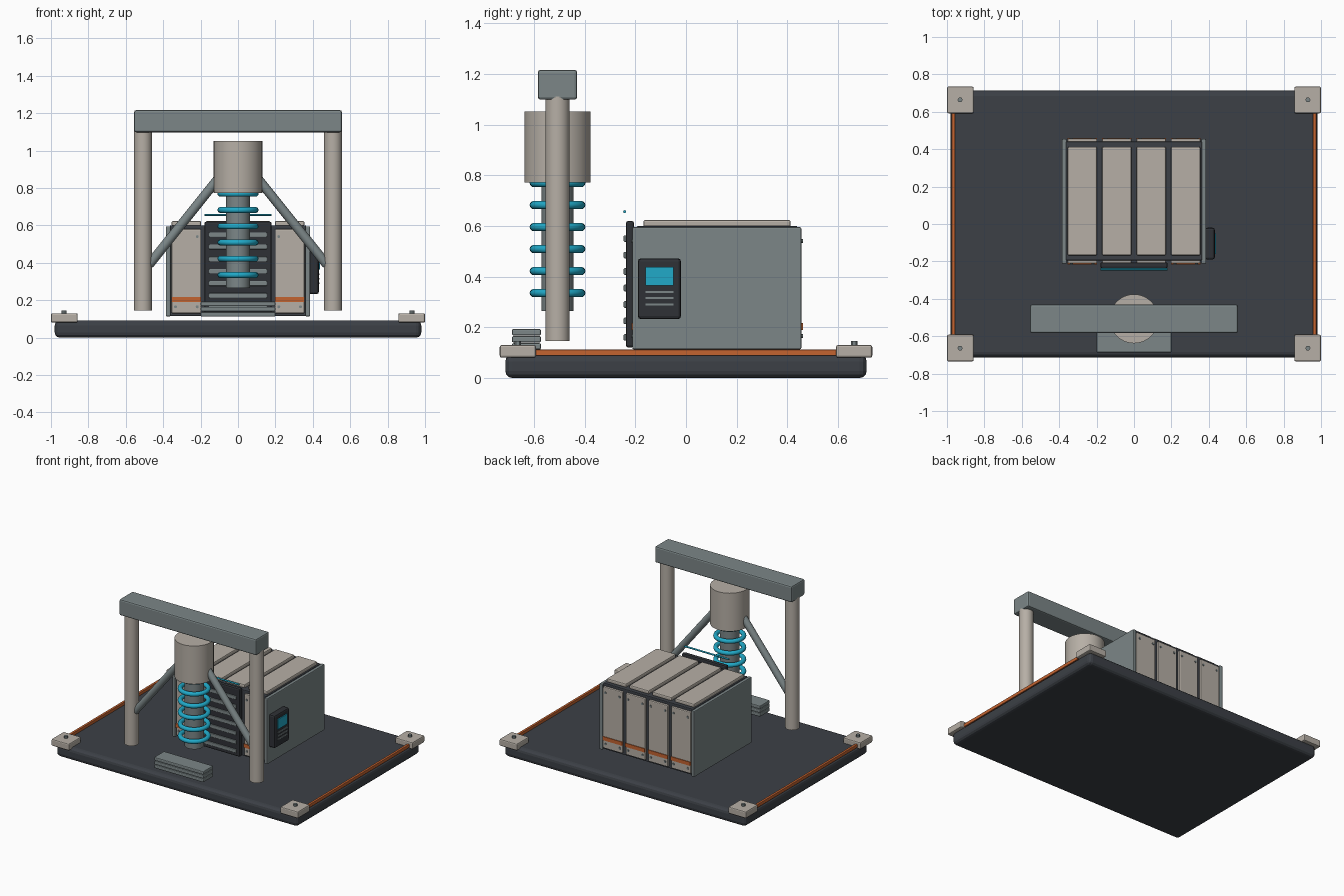
import bpy, math
from mathutils import Vector

if "Cube" in bpy.data.objects:
    bpy.data.objects.remove(bpy.data.objects["Cube"])


def material(name, rgb):
    m = bpy.data.materials.new(name)
    m.diffuse_color = (*rgb, 1)
    m.use_nodes = True
    m.node_tree.nodes["Principled BSDF"].inputs["Base Color"].default_value = m.diffuse_color
    return m


DARK = material("dark slate", (0.045, 0.051, 0.061))
BLACK = material("charcoal", (0.028, 0.031, 0.037))
BEIGE = material("warm beige", (0.47, 0.43, 0.38))
GREY = material("steel grey", (0.2, 0.24, 0.245))
TEAL = material("teal", (0.015, 0.4, 0.58))
ORANGE = material("orange", (0.55, 0.125, 0.03))


def finish(ob, name, mat, bevel=0, segments=2):
    ob.name = name
    ob.data.materials.append(mat)
    if bevel:
        mod = ob.modifiers.new("bevel", 'BEVEL')
        mod.width, mod.segments = bevel, segments
        mod.limit_method = 'ANGLE'
    return ob


def box(name, mat, x, y, z, bevel=0.006, segments=2):
    """Box from (min, max) ranges."""
    bpy.ops.mesh.primitive_cube_add(size=1)
    ob = bpy.context.object
    for v in ob.data.vertices:
        v.co = [(r[0] + r[1]) / 2 + c * (r[1] - r[0]) for r, c in zip((x, y, z), v.co)]
    return finish(ob, name, mat, bevel, segments)


def rod(name, mat, a, b, radius, sides=24, bevel=0):
    """Cylinder between two points."""
    a, b = Vector(a), Vector(b)
    bpy.ops.mesh.primitive_cylinder_add(vertices=sides, radius=radius, depth=(b - a).length,
                                        location=(a + b) / 2)
    ob = bpy.context.object
    ob.rotation_euler = (b - a).to_track_quat('Z', 'Y').to_euler()
    bpy.ops.object.shade_smooth_by_angle(angle=math.radians(30))
    return finish(ob, name, mat, bevel)


# Base slab with edge strips and bolted corner pads
box("base_slab", DARK, (-0.98, 0.98), (-0.713, 0.713), (0, 0.092), 0.028, 3)
for sx in (-1, 1):
    xs = sorted((sx * 0.957, sx * 0.975))
    box("edge_strip", ORANGE, xs, (-0.62, 0.62), (0.088, 0.112), 0.003)
    for sy in (-1, 1):
        box("corner_pad", BEIGE, sorted((sx * 0.857, sx * 1.0)),
            sorted((sy * 0.592, sy * 0.735)), (0.08, 0.13), 0.008)
        px, py = sx * 0.93, sy * 0.664
        rod("pad_bolt", GREY, (px, py, 0.125), (px, py, 0.145), 0.013, 12)

# Cabinet core and side walls
box("cabinet_core", DARK, (-0.365, 0.365), (-0.195, 0.44), (0.115, 0.6))
for sx in (-1, 1):
    box("side_wall", GREY, sorted((sx * 0.36, sx * 0.386)), (-0.212, 0.455), (0.113, 0.595))

# Four roof panels, with matching panels on the front and back
for i in range(4):
    cx = (i - 1.5) * 0.184
    xs = (cx - 0.079, cx + 0.079)
    box("roof_panel", BEIGE, xs, (-0.168, 0.413), (0.595, 0.624), 0.008)
    for face, s in ((-0.195, -1), (0.44, 1)):
        box("wall_panel", BEIGE, xs, sorted((face - s * 0.01, face + s * 0.016)), (0.13, 0.58))
        box("panel_stripe", ORANGE, xs, sorted((face + s * 0.01, face + s * 0.021)),
            (0.19, 0.217), 0)
        for bx in (-0.058, 0.058):
            for bz in (0.165, 0.54):
                rod("panel_bolt", GREY, (cx + bx, face + s * 0.01, bz),
                    (cx + bx, face + s * 0.021, bz), 0.008, 8)

# Front louvre and the light bar above it
box("louvre_frame", BLACK, (-0.18, 0.18), (-0.237, -0.205), (0.12, 0.62), 0.01)
for i in range(7):
    z = 0.16 + i * 0.065
    box("louvre_slat", GREY, (-0.155, 0.155), (-0.246, -0.23), (z - 0.013, z + 0.013), 0.004)
rod("light_bar", TEAL, (-0.18, -0.242, 0.656), (0.18, -0.242, 0.656), 0.006, 12)

# Control box on the right wall
box("control_box", BLACK, (0.38, 0.432), (-0.19, -0.02), (0.232, 0.472), 0.012)
box("control_screen", TEAL, (0.43, 0.438), (-0.16, -0.05), (0.365, 0.438), 0)
for z in (0.29, 0.315, 0.34):
    box("control_line", GREY, (0.43, 0.437), (-0.16, -0.05), (z - 0.004, z + 0.004), 0)

# Gantry with diagonal braces
Y = -0.507
box("gantry_beam", GREY, (-0.555, 0.555), (-0.584, -0.43), (1.098, 1.216), 0.01)
for sx in (-1, 1):
    rod("gantry_post", BEIGE, (sx * 0.508, Y, 0.145), (sx * 0.508, Y, 1.11), 0.048)
    rod("diagonal_brace", GREY, (sx * 0.475, Y, 0.39), (sx * 0.1, Y, 0.858), 0.025, 16)

# Hanging drill head: housing, shaft and rings
rod("drill_housing", BEIGE, (0, Y, 0.772), (0, Y, 1.052), 0.131, 32)
rod("drill_shaft", GREY, (0, Y, 0.264), (0, Y, 0.8), 0.064)
for i in range(6):
    bpy.ops.mesh.primitive_torus_add(major_radius=0.094, minor_radius=0.016, major_segments=32,
                                     minor_segments=10, location=(0, Y, 0.335 + i * 0.0868))
    bpy.ops.object.shade_smooth()
    finish(bpy.context.object, "drill_ring", TEAL)

# Stack of loose plates at the front edge
for i in range(3):
    z = 0.112 + i * 0.028
    box("stacked_plate", GREY, (-0.2, 0.2), (-0.687, -0.572), (z, z + 0.025), 0.006)
